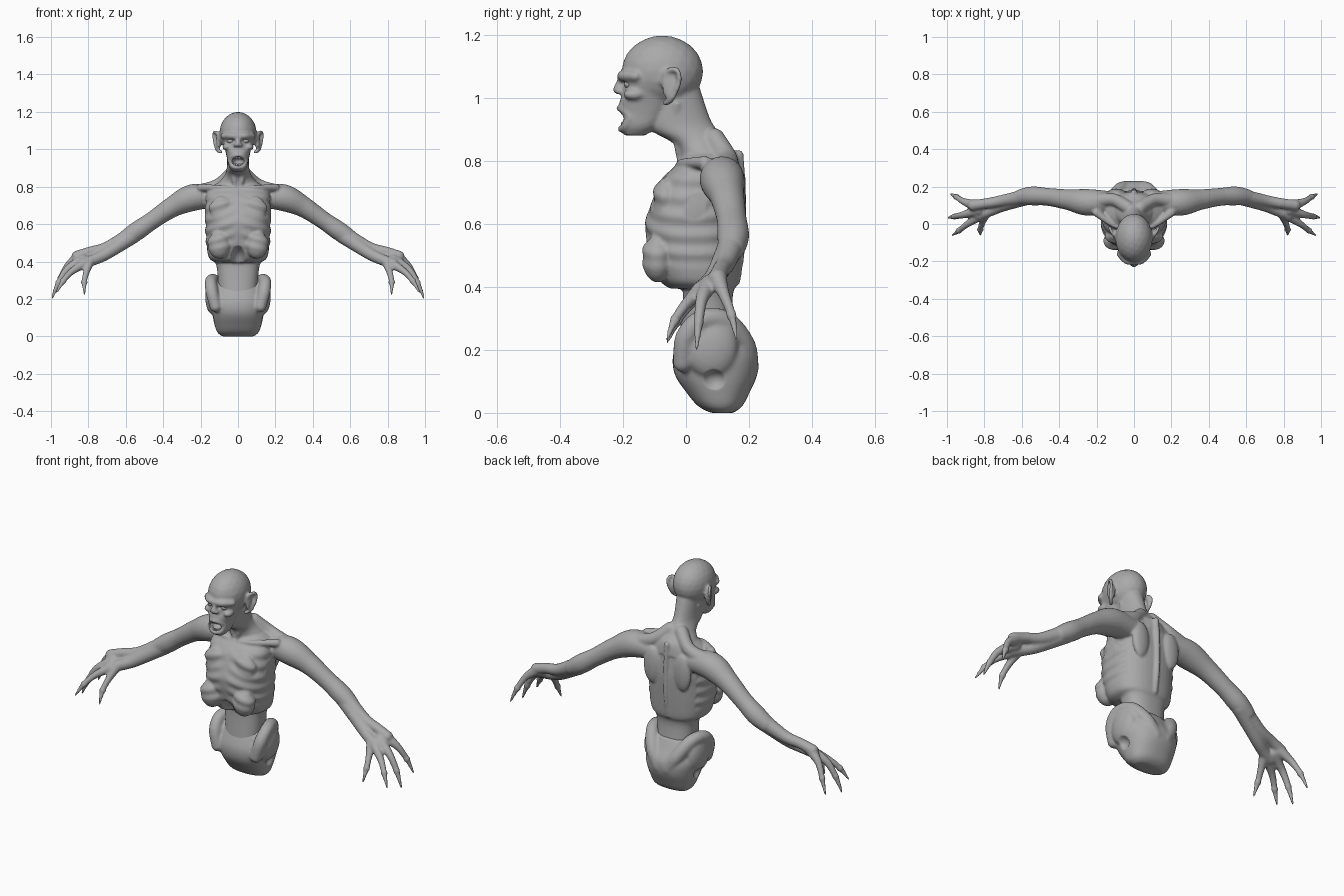
import bpy, bmesh, math
from mathutils import Vector

if "Cube" in bpy.data.objects:
    bpy.data.objects.remove(bpy.data.objects["Cube"])


def make_material(name, value):
    mat = bpy.data.materials.new(name)
    mat.use_nodes = True
    colour = (value, value, value, 1)
    mat.diffuse_color = colour
    mat.node_tree.nodes["Principled BSDF"].inputs["Base Color"].default_value = colour
    return mat


SKIN = make_material("grey skin", 0.4)
TEETH = make_material("pale teeth", 0.65)

# Unit ball reused for every rounded stroke
bm = bmesh.new()
bmesh.ops.create_icosphere(bm, subdivisions=3, radius=1)
BALL = [v.co.copy() for v in bm.verts]
BALL_FACES = [[v.index for v in f.verts] for f in bm.faces]
bm.free()


def spline(points, steps):
    """Smooth curve through tuples of any length."""
    pts = [points[0]] + list(points) + [points[-1]]
    out = []
    for a, b, c, d in zip(pts, pts[1:], pts[2:], pts[3:]):
        for i in range(steps):
            t = i / steps
            out.append([q + t / 2 * (r - p + t * (2 * p - 5 * q + 4 * r - s + t * (3 * (q - r) + s - p)))
                        for p, q, r, s in zip(a, b, c, d)])
    return out + [list(points[-1])]


class Clay:
    """Collects overlapping solids that become one mesh."""

    def __init__(self):
        self.verts, self.faces = [], []

    def ball(self, centre, radii, mirror=False):
        for side in ((1, -1) if mirror else (1,)):
            n = len(self.verts)
            for p in BALL:
                self.verts.append((side * centre[0] + p.x * radii[0],
                                   centre[1] + p.y * radii[1], centre[2] + p.z * radii[2]))
            self.faces += [[n + i for i in f] for f in BALL_FACES]

    def stroke(self, *points, steps=10):
        for x, y, z, r in spline(points, steps):
            self.ball((x, y, z), (r, r, r), True)

    def loft(self, *rings, power=2.4, sides=40):
        """Stacked rounded sections: height, front, back, half width."""
        n, e = len(self.verts), 2 / power
        sections = spline(rings, 5)
        for z, front, back, width in sections:
            for i in range(sides):
                a = math.tau * i / sides
                c, s = math.cos(a), math.sin(a)
                self.verts.append((math.copysign(abs(c) ** e, c) * width,
                                   (front + back) / 2 + math.copysign(abs(s) ** e, s) * (back - front) / 2, z))
        for k in range(len(sections) - 1):
            for i in range(sides):
                j, m = (i + 1) % sides, n + k * sides
                self.faces.append([m + i, m + j, m + sides + j, m + sides + i])
        self.faces.append([n + i for i in reversed(range(sides))])
        self.faces.append([n + (len(sections) - 1) * sides + i for i in range(sides)])

    def build(self, name, mat):
        mesh = bpy.data.meshes.new(name)
        mesh.from_pydata(self.verts, [], self.faces)
        mesh.materials.append(mat)
        mesh.shade_smooth()
        obj = bpy.data.objects.new(name, mesh)
        bpy.context.collection.objects.link(obj)
        return obj


def apply_modifier(obj, kind, **settings):
    mod = obj.modifiers.new(kind.title(), kind)
    for key, value in settings.items():
        setattr(mod, key, value)
    bpy.context.view_layer.objects.active = obj
    bpy.ops.object.modifier_apply(modifier=mod.name)


def fuse(obj, cuts, voxel, relax, rule=None):
    """Fuse the solids, carve hollows and relax the skin."""
    apply_modifier(obj, "REMESH", mode="VOXEL", voxel_size=voxel)
    if rule:
        moves = [v.normal * rule(v.co) for v in obj.data.vertices]
        for v, move in zip(obj.data.vertices, moves):
            v.co += move
    cutter = cuts.build("cutter", SKIN)
    cutter.hide_render = True
    apply_modifier(obj, "BOOLEAN", operation="DIFFERENCE", object=cutter, solver="EXACT")
    bpy.data.objects.remove(cutter)
    apply_modifier(obj, "SMOOTH", factor=0.5, iterations=relax)
    obj.data.shade_smooth()


# Rib cage, abdomen and neck
body = Clay()
body.loft((.395, -.05, .155, .12), (.42, -.085, .165, .155), (.5, -.115, .172, .17),
          (.6, -.13, .178, .175), (.66, -.112, .178, .178), (.74, -.08, .17, .172),
          (.785, -.035, .165, .16), (.82, -.01, .155, .11))
body.loft((.15, -.03, .17, .1), (.25, -.02, .16, .105), (.36, -.01, .148, .112),
          (.42, -.01, .16, .13), (.48, -.02, .165, .14))
body.loft((.76, -.03, .175, .14), (.82, -.02, .163, .105), (.86, -.045, .127, .072),
          (.9, -.115, .098, .06), (.94, -.13, .075, .058), (1.03, -.11, .045, .06), power=2)
body.ball((.1, -.09, .492), (.062, .05, .078), True)
body.ball((.085, -.065, .68), (.07, .04, .07), True)
body.ball((.095, .165, .68), (.05, .024, .1), True)
body.stroke((.0, .168, .82, .016), (0, .178, .7, .014), (0, .178, .55, .014), (0, .16, .42, .014))
body.stroke((.02, -.02, .785, .014), (.1, -.01, .795, .014), (.2, .06, .795, .022))
body.stroke((.05, -.03, .98, .016), (.03, -.03, .89, .015), (.015, -.018, .81, .013))
body.stroke((.035, .09, .87, .035), (.11, .13, .808, .034), (.2, .125, .772, .042))

# Arms, twin forearm bones and clawed hands
body.stroke((.12, .12, .745, .055), (.24, .115, .742, .072), (.35, .13, .692, .056), (.46, .145, .618, .048),
            (.54, .15, .563, .051), (.6, .145, .525, .043))
body.stroke((.56, .15, .55, .044), (.7, .125, .475, .032), (.79, .11, .452, .028), (.86, .1, .428, .03))
body.stroke((.56, .148, .54, .044), (.7, .1, .445, .034), (.77, .07, .41, .03), (.83, .05, .39, .03))
fingers = [
    ((.79, .06, .405, .027), (.81, .01, .345, .018), (.822, -.03, .29, .014), (.82, -.06, .225, .006)),
    ((.82, .045, .39, .027), (.89, .0, .345, .018), (.935, -.035, .295, .014), (.97, -.06, .235, .006)),
    ((.83, .075, .41, .03), (.91, .05, .36, .02), (.96, .04, .285, .015), (.995, .033, .202, .006)),
    ((.85, .1, .425, .03), (.91, .12, .378, .019), (.95, .145, .31, .014), (.98, .16, .237, .006))]
for finger in fingers:
    body.stroke(*finger, steps=14)
    x, y, z, r = finger[2]
    body.ball((x, y, z), (.018, .017, .018), True)

# Skull, face, brow, nose and ears
body.ball((0, -.075, 1.085), (.1, .13, .115))
body.loft((.882, -.195, -.13, .03), (.91, -.208, -.09, .05), (.95, -.208, -.06, .058),
          (.985, -.212, -.04, .066), (1.02, -.2, -.03, .076), (1.06, -.2, .01, .09), (1.11, -.19, .02, .093))
body.stroke((0, -.203, 1.07, .016), (.04, -.198, 1.072, .017), (.078, -.16, 1.07, .016))
body.stroke((0, -.205, 1.055, .013), (0, -.218, 1.028, .015))
body.ball((.014, -.21, 1.022), (.012, .016, .01), True)
body.ball((.06, -.165, 1.012), (.024, .035, .018), True)
body.stroke((0, -.212, .968, .01), (.026, -.203, .965, .01), (.044, -.18, .94, .01),
            (.03, -.197, .908, .01), (0, -.207, .902, .011))
body.stroke((.092, -.065, .985, .01), (.113, -.045, 1.0, .01), (.128, -.022, 1.055, .009),
            (.126, -.03, 1.09, .009), (.11, -.06, 1.085, .009), (.097, -.075, 1.05, .009))
body.ball((.105, -.05, 1.04), (.012, .026, .05), True)

# Hollows: mouth, eye sockets and the arch below the breastbone
hollows = Clay()
hollows.ball((0, -.21, .936), (.034, .06, .025))
hollows.ball((.04, -.212, 1.045), (.026, .026, .012), True)
hollows.ball((0, -.15, .4), (.05, .125, .09))


def ribs(p):
    """Gentle ripple of ribs on the chest."""
    if not (.45 < p.z < .78 and abs(p.x) < .175 and p.y < .12):
        return 0
    fade = min(1, (p.z - .45) / .05, (.78 - p.z) / .05, abs(p.x) / .05)
    return .0035 * fade * math.sin(math.tau * (p.z + .3 * abs(p.x)) / .06)


fuse(body.build("upper_body", SKIN), hollows, .0065, 4, ribs)

# Pelvis with flared hip crests and hip sockets
pelvis = Clay()
pelvis.loft((0, .08, .15, .085), (.02, .04, .178, .11), (.06, .005, .2, .125), (.12, -.035, .226, .14),
            (.18, -.042, .226, .148), (.24, -.022, .19, .13), (.29, .0, .16, .1))
pelvis.stroke((.12, -.01, .16, .032), (.14, .0, .24, .034), (.144, .05, .295, .033),
              (.12, .125, .29, .035), (.075, .185, .215, .036), (.03, .2, .14, .032))
pelvis.ball((.13, .08, .21), (.045, .085, .1), True)
sockets = Clay()
sockets.ball((.16, .09, .1), (.045, .042, .038), True)
fuse(pelvis.build("pelvis", SKIN), sockets, .0075, 6)

# Eyes and teeth
eyes = Clay()
eyes.ball((.04, -.182, 1.045), (.018, .015, .014), True)
eyes.build("eyes", SKIN)
teeth = Clay()
for i in range(4):
    a = .2 + i * .36
    x, y = .031 * math.sin(a), -.172 - .032 * math.cos(a)
    size = .011 if i == 2 else .008
    teeth.ball((x, y, .956), (.005, .004, size), True)
    teeth.ball((x, y, .917), (.005, .004, size), True)
teeth.build("teeth", TEETH)
